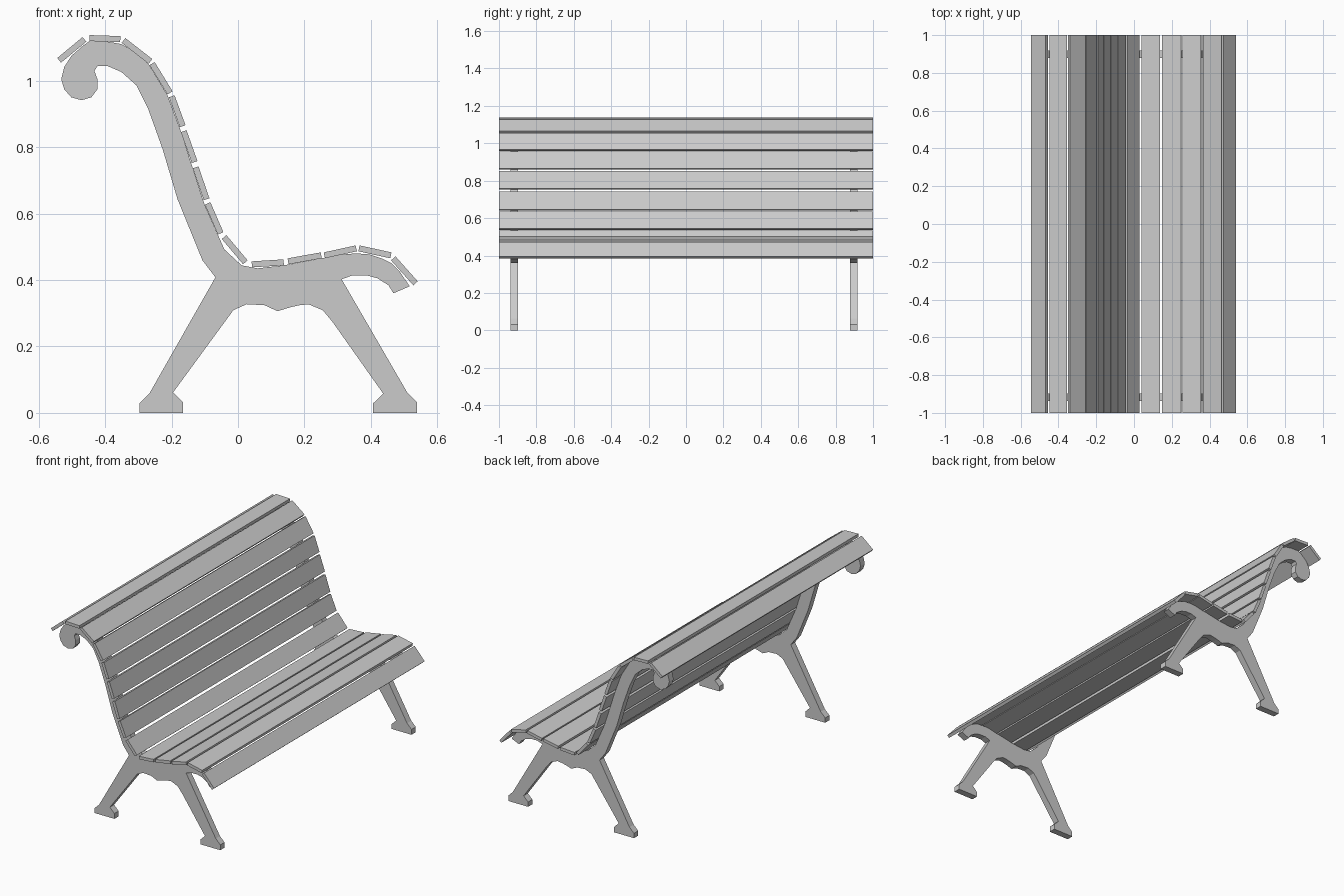
import bpy
import bmesh
from math import atan2
from mathutils import Matrix, Vector

default_cube = bpy.data.objects.get("Cube")
if default_cube:
    bpy.data.objects.remove(default_cube, do_unlink=True)

MM = 0.001
FRAME_THICKNESS = 0.04
SLAT_THICKNESS = 0.018
SLAT_LENGTH = 2.0


def make_material(name, color):
    material = bpy.data.materials.new(name)
    material.use_nodes = True
    material.diffuse_color = color
    material.node_tree.nodes["Principled BSDF"].inputs["Base Color"].default_value = color
    return material


def add_object(name, bm, material):
    bmesh.ops.recalc_face_normals(bm, faces=bm.faces)
    mesh = bpy.data.meshes.new(name)
    bm.to_mesh(mesh)
    bm.free()
    mesh.materials.append(material)
    obj = bpy.data.objects.new(name, mesh)
    bpy.context.scene.collection.objects.link(obj)
    return obj


def foot(center):
    """Flared foot, from the right of the leg round to its left."""
    return [(center + 36, 62), (center + 66, 32), (center + 66, 0),
            (center - 66, 0), (center - 66, 29), (center - 36, 58)]


def add_frame(name, center_y, outline, material):
    """Extrude the side profile across the frame thickness."""
    bm = bmesh.new()
    front = center_y - FRAME_THICKNESS / 2
    face = bm.faces.new([bm.verts.new((x * MM, front, z * MM)) for x, z in outline])
    extruded = bmesh.ops.extrude_face_region(bm, geom=[face], use_keep_orig=True)
    moved = [v for v in extruded["geom"] if isinstance(v, bmesh.types.BMVert)]
    bmesh.ops.translate(bm, verts=moved, vec=(0, FRAME_THICKNESS, 0))
    return add_object(name, bm, material)


def add_slat(name, start, end, material):
    """Plank whose outer surface runs from start to end in the side profile."""
    a = Vector((start[0], 0, start[1])) * MM
    b = Vector((end[0], 0, end[1])) * MM
    along = b - a
    inward = Vector((along.z, 0, -along.x)).normalized()
    center = (a + b) / 2 + inward * SLAT_THICKNESS / 2
    size = Matrix.Diagonal((along.length, SLAT_LENGTH, SLAT_THICKNESS, 1))
    turn = Matrix.Rotation(-atan2(along.z, along.x), 4, "Y")
    bm = bmesh.new()
    bmesh.ops.create_cube(bm, size=1, matrix=Matrix.Translation(center) @ turn @ size)
    return add_object(name, bm, material)


grey = make_material("plain grey", (0.6, 0.6, 0.6, 1))

# Side frame profile, clockwise from the back scroll
back_support = [(-532, 1004), (-523, 1041), (-502, 1074), (-468, 1104),
                (-447, 1119), (-402, 1119), (-351, 1110), (-297, 1080),
                (-267, 1047), (-212, 956), (-173, 851), (-137, 739),
                (-101, 628), (-41, 492)]
seat_support = [(11, 444), (59, 435), (137, 444), (251, 465), (312, 477),
                (357, 480), (396, 477), (432, 465), (462, 450), (486, 426)]
seat_lip = [(517, 381), (468, 360), (453, 384), (420, 405), (387, 414),
            (345, 414), (312, 402)]
arch = [(285, 273), (255, 309), (212, 327), (185, 324), (158, 318),
        (119, 306), (80, 324), (26, 327), (-14, 309)]
back_rear = [(-68, 408), (-107, 459), (-182, 643), (-227, 794), (-270, 914),
             (-306, 986), (-351, 1026), (-393, 1044)]
scroll = [(-423, 1044), (-432, 1029), (-423, 1004), (-423, 974), (-441, 950),
          (-471, 941), (-502, 950), (-523, 974)]
outline = (back_support + seat_support + seat_lip + foot(473) + arch
           + foot(-231) + back_rear + scroll)

add_frame("right_end_frame", -0.918, outline, grey)
add_frame("left_end_frame", 0.898, outline, grey)

# Slats of the backrest, from the rolled top down
back_slats = [((-544, 1068), (-468, 1131)), ((-447, 1137), (-354, 1134)),
              ((-339, 1128), (-258, 1065)), ((-251, 1056), (-197, 968)),
              ((-191, 956), (-158, 866)), ((-155, 851), (-122, 758)),
              ((-119, 742), (-86, 646)), ((-83, 634), (-44, 544)),
              ((-35, 535), (29, 459))]
for number, (start, end) in enumerate(back_slats, 1):
    add_slat(f"back_slat_{number}", start, end, grey)

# Slats of the seat, from the backrest to the rounded edge
seat_slats = [((41, 456), (137, 462)), ((149, 465), (249, 483)),
              ((258, 483), (354, 504)), ((366, 504), (462, 483)),
              ((474, 471), (541, 396))]
for number, (start, end) in enumerate(seat_slats, 1):
    add_slat(f"seat_slat_{number}", start, end, grey)
